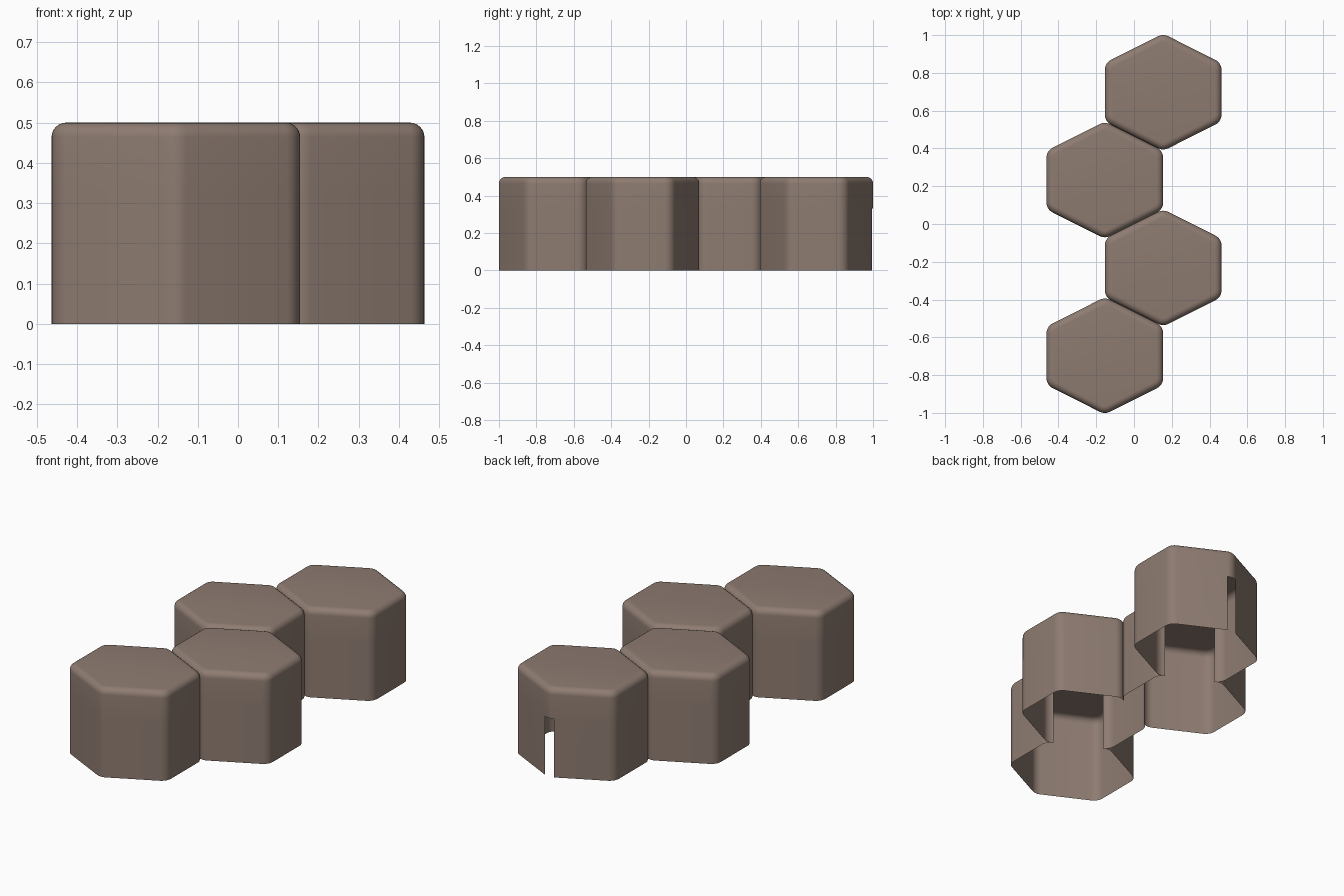
import bpy, bmesh, math
from mathutils import Vector

if "Cube" in bpy.data.objects:
    bpy.data.objects.remove(bpy.data.objects["Cube"])

W, A, S = 0.309, 0.31, 0.155      # half width, apex offset, side corner offset
R, BEV = 0.06, 0.036              # vertical corner radius, top edge radius
H, SPLIT = 0.5, 0.33              # total height, height of the wall openings
SEG, BSEG = 6, 6
N = SEG + 1

mat = bpy.data.materials.new("warm grey brown")
mat.diffuse_color = (0.27, 0.2, 0.165, 1)
mat.use_nodes = True
mat.node_tree.nodes["Principled BSDF"].inputs["Base Color"].default_value = mat.diffuse_color

CORNERS = [Vector(p) for p in ((0, A), (-W, S), (-W, -S), (0, -A), (W, -S), (W, S))]


def outline(inset):
    """Rounded hexagon, counter-clockwise from the back apex."""
    pts = []
    for k in range(6):
        p, c, n = CORNERS[k - 1], CORNERS[k], CORNERS[(k + 1) % 6]
        d0, d1 = (c - p).normalized(), (n - c).normalized()
        a0 = math.atan2(-d0.x, d0.y)
        turn = math.acos(max(-1, min(1, d0.dot(d1))))
        inward = (d1 - d0).normalized()
        centre = c + inward * (R / math.cos(turn / 2))
        for i in range(N):
            a = a0 + turn * i / SEG
            # outward normal of an edge going counter-clockwise
            pts.append(centre + Vector((math.cos(a), math.sin(a))) * (R - inset))
    return pts


def hex_shell(name, cx, cy, open_walls, open_corners=()):
    """Open-bottomed cell: lower wall panels, upper band, rounded rim, flat top."""
    levels = [(0, 0), (SPLIT, 0)]
    for i in range(BSEG + 1):
        t = math.pi / 2 * i / BSEG
        levels.append((H - BEV + BEV * math.sin(t), BEV * (1 - math.cos(t))))
    bm = bmesh.new()
    rings = [[bm.verts.new((p.x, p.y, z)) for p in outline(d)] for z, d in levels]
    total = 6 * N
    for lv in range(len(rings) - 1):
        lo, hi = rings[lv], rings[lv + 1]
        for i in range(total):
            k, s = divmod(i, N)
            wall = s == SEG
            # leave out the lower panels where cells join, and the corner slit
            if lv == 0 and ((wall and k in open_walls) or (not wall and k in open_corners)):
                continue
            j = (i + 1) % total
            bm.faces.new((lo[i], lo[j], hi[j], hi[i]))
    bm.faces.new(rings[-1])
    loose = [v for v in bm.verts if not v.link_faces]
    bmesh.ops.delete(bm, geom=loose, context='VERTS')
    for f in bm.faces:
        f.smooth = True
    me = bpy.data.meshes.new(name)
    bm.to_mesh(me)
    bm.free()
    me.materials.append(mat)
    ob = bpy.data.objects.new(name, me)
    ob.location = (cx, cy, 0)
    bpy.context.collection.objects.link(ob)


# Four cells in a zigzag; walls: 0 back-left, 1 left, 2 front-left, 3 front-right, 4 right, 5 back-right
X, Y = W / 2, (A + S) / 2
hex_shell("back_cell", X, 3 * Y, {2}, {0})
hex_shell("back_middle_cell", -X, Y, {3, 5})
hex_shell("front_middle_cell", X, -Y, {0, 2})
hex_shell("front_cell", -X, -3 * Y, {5})
